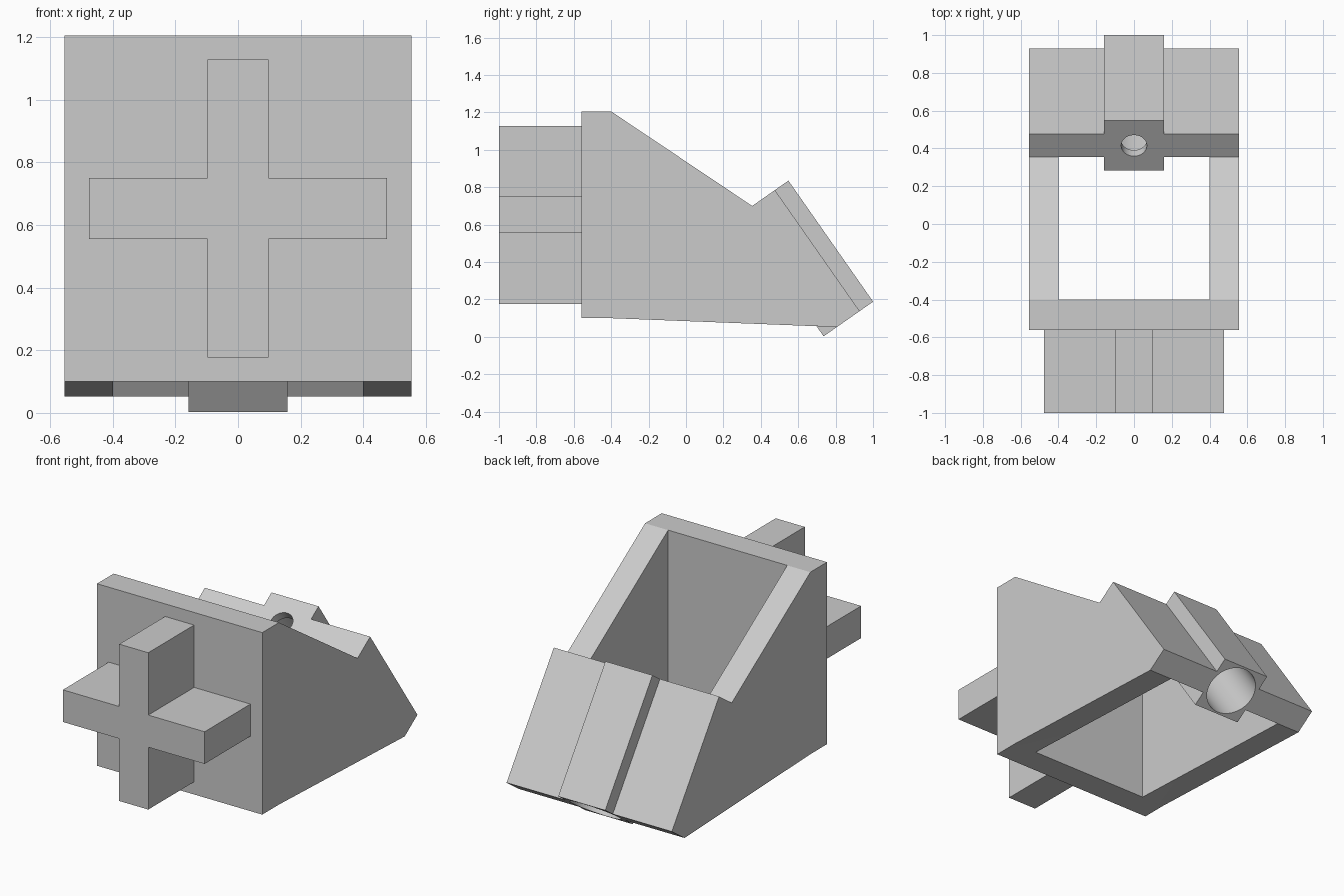
import bpy, bmesh, math
from mathutils import Vector, Matrix

default = bpy.data.objects.get("Cube")
if default:
    bpy.data.objects.remove(default, do_unlink=True)

grey = bpy.data.materials.new("light_grey")
grey.use_nodes = True
colour = (0.6, 0.6, 0.6, 1)
grey.diffuse_color = colour
grey.node_tree.nodes["Principled BSDF"].inputs["Base Color"].default_value = colour


def make(name, bm):
    bmesh.ops.recalc_face_normals(bm, faces=bm.faces)
    mesh = bpy.data.meshes.new(name)
    bm.to_mesh(mesh)
    bm.free()
    mesh.materials.append(grey)
    obj = bpy.data.objects.new(name, mesh)
    bpy.context.collection.objects.link(obj)
    return obj


def prism(name, points, depth):
    """Extrude a closed outline of 3D points along the vector depth."""
    bm = bmesh.new()
    face = bm.faces.new([bm.verts.new(p) for p in points])
    new = bmesh.ops.extrude_face_region(bm, geom=[face])["geom"]
    bmesh.ops.translate(bm, verts=[v for v in new if isinstance(v, bmesh.types.BMVert)], vec=depth)
    return make(name, bm)


def side_prism(name, outline, half):
    """Extrude a (y, z) outline symmetrically across x."""
    return prism(name, [(-half, y, z) for y, z in outline], (2 * half, 0, 0))


def bore(name, radius, start, end):
    """Cylinder along the tilted plate, through the middle of the lug."""
    bm = bmesh.new()
    mid = (LUG_IN + LUG_OUT) / 2
    a, b = (Vector((0, *at(s, mid))) for s in (start, end))
    turn = (b - a).to_track_quat('Z', 'Y').to_matrix().to_4x4()
    bmesh.ops.create_cone(bm, cap_ends=True, segments=64, radius1=radius, radius2=radius,
                          depth=(b - a).length, matrix=Matrix.Translation((a + b) / 2) @ turn)
    return make(name, bm)


def combine(target, tool, operation):
    tool.hide_render = True
    mod = target.modifiers.new(tool.name, 'BOOLEAN')
    mod.operation, mod.solver, mod.object = operation, 'EXACT', tool
    bpy.context.view_layer.objects.active = target
    bpy.ops.object.modifier_apply(modifier=mod.name)
    bpy.data.objects.remove(tool, do_unlink=True)


# Tilted back plate: s runs down the plate, t runs outward through it
TILT = math.radians(35)
ORIGIN = Vector((0.354, 0.70))
LENGTH, THICK = 0.79, 0.148
LUG_IN, LUG_OUT = -0.087, 0.236


def at(s, t):
    down = Vector((math.sin(TILT), -math.cos(TILT)))
    out = Vector((math.cos(TILT), math.sin(TILT)))
    return tuple(ORIGIN + down * s + out * t)


top_in, low_in = at(0, 0), at(LENGTH, 0)

# Housing: wedge shaped body, hollowed right through from top to bottom
housing = side_prism("housing", [
    (-0.56, 0.10), (-0.56, 1.205), (-0.40, 1.205), top_in,
    at(0, THICK), at(LENGTH, THICK), low_in, (-0.40, 0.10)], 0.555)
cavity = side_prism("cavity", [
    (-0.40, -1), (-0.40, 2), (top_in[0], 2), top_in, low_in, (low_in[0], -1)], 0.40)
combine(housing, cavity, 'DIFFERENCE')

# Lug with a stepped bore along the back plate
lug = side_prism("lug", [at(0, LUG_IN), at(0, LUG_OUT), at(LENGTH, LUG_OUT), at(LENGTH, LUG_IN)], 0.158)
combine(housing, lug, 'UNION')
combine(housing, bore("wide_bore", 0.15, 0.055, LENGTH + 0.1), 'DIFFERENCE')
combine(housing, bore("narrow_bore", 0.068, -0.1, 0.2), 'DIFFERENCE')

# Cross shaped plug on the front
ARM, REACH, MID = 0.0975, 0.476, 0.6525
quarter = [(ARM, REACH), (ARM, ARM), (REACH, ARM)]
outline = []
for i in range(4):
    c, s = round(math.cos(i * math.pi / 2)), round(math.sin(i * math.pi / 2))
    outline += [(x * c + z * s, -1, MID - x * s + z * c) for x, z in quarter]
cross = prism("cross_plug", outline, (0, 0.44, 0))

# Smooth bore walls, sharp edges elsewhere
bpy.ops.object.select_all(action='DESELECT')
for obj in (housing, cross):
    obj.select_set(True)
bpy.context.view_layer.objects.active = housing
bpy.ops.object.shade_smooth_by_angle(angle=math.radians(25))
